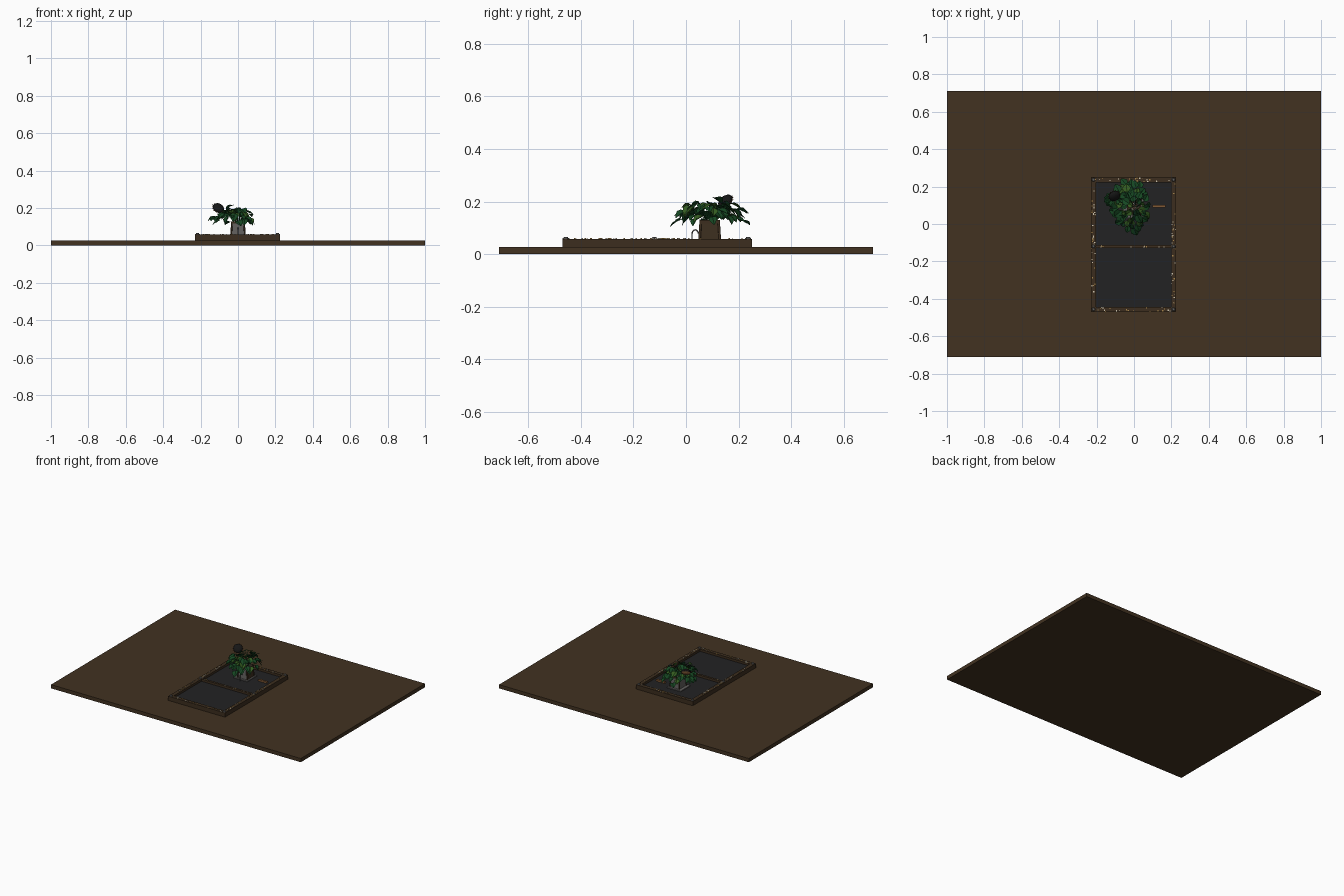
import bpy, bmesh, math, random
from mathutils import Matrix, Vector

random.seed(7)
if "Cube" in bpy.data.objects:
    bpy.data.objects.remove(bpy.data.objects["Cube"])


def material(name, *rgb):
    m = bpy.data.materials.new(name)
    m.use_nodes = True
    m.diffuse_color = (*rgb, 1)
    m.node_tree.nodes["Principled BSDF"].inputs["Base Color"].default_value = (*rgb, 1)
    return m


EARTH = material("earth brown", 0.054, 0.032, 0.015)
TIMBER = material("timber brown", 0.045, 0.027, 0.013)
SLATE = material("slate black", 0.016, 0.016, 0.017)
STONE = material("stone grey", 0.12, 0.115, 0.11)
CREAM = material("cream", 0.65, 0.58, 0.45)
GOLD = material("gold", 0.4, 0.24, 0.07)
LEAF = material("leaf green", 0.008, 0.062, 0.016)
LIME = material("light leaf green", 0.035, 0.11, 0.015)
ORANGE = material("orange wood", 0.22, 0.1, 0.035)
BLACK = material("seed black", 0.008, 0.008, 0.008)


def finish(name, bm, *mats):
    mesh = bpy.data.meshes.new(name)
    bm.to_mesh(mesh)
    bm.free()
    for m in mats:
        mesh.materials.append(m)
    ob = bpy.data.objects.new(name, mesh)
    bpy.context.collection.objects.link(ob)
    return ob


def add_box(bm, lo, hi):
    lo, hi = Vector(lo), Vector(hi)
    mat = Matrix.Translation((lo + hi) / 2) @ Matrix.Diagonal((*(hi - lo), 1))
    return bmesh.ops.create_cube(bm, size=1, matrix=mat)["verts"]


def box(name, lo, hi, mat):
    bm = bmesh.new()
    add_box(bm, lo, hi)
    return finish(name, bm, mat)


def tube(name, points, radius, mat):
    cu = bpy.data.curves.new(name, "CURVE")
    cu.dimensions = "3D"
    cu.bevel_depth = radius
    cu.bevel_resolution = 1
    cu.use_fill_caps = True
    sp = cu.splines.new("POLY")
    sp.points.add(len(points) - 1)
    for p, co in zip(sp.points, points):
        p.co = (*co, 1)
    cu.materials.append(mat)
    ob = bpy.data.objects.new(name, cu)
    bpy.context.collection.objects.link(ob)


# Ground slab
G = 0.027
box("ground_slab", (-1, -0.71, 0), (1, 0.71, G), EARTH)

# Raised bed: rails, cross bar and dark floor
X0, X1, Y0, Y1, W, TOP = -0.23, 0.225, -0.47, 0.25, 0.027, 0.058
bars = {
    "left_rail": (X1 - W, Y0, X1, Y1),
    "right_rail": (X0, Y0, X0 + W, Y1),
    "front_rail": (X0 + W, Y0, X1 - W, Y0 + W),
    "back_rail": (X0 + W, Y1 - W, X1 - W, Y1),
    "cross_bar": (X0 + W, -0.128, X1 - W, -0.112),
}
for name, (a, b, c, d) in bars.items():
    box(name, (a, b, G), (c, d, TOP), TIMBER)
FLOOR = 0.042
box("bed_floor", (X0 + W, Y0 + W, G), (X1 - W, Y1 - W, FLOOR), SLATE)

# Corner and middle studs
bm = bmesh.new()
for x in (X0 + W / 2, X1 - W / 2):
    for y in (Y0 + W / 2, -0.12, Y1 - W / 2):
        bmesh.ops.create_cone(bm, cap_ends=True, segments=8, radius1=0.01, radius2=0.007,
                              depth=0.008, matrix=Matrix.Translation((x, y, TOP + 0.004)))
finish("rail_studs", bm, STONE)

# Chips scattered along the rails
bm = bmesh.new()
for name, (a, b, c, d) in bars.items():
    for i in range(int((c - a + d - b) * (28 if name == "cross_bar" else 52))):
        s = random.uniform(0.002, 0.0036)
        x, y = random.uniform(a + s, c - s), random.uniform(b + s, d - s)
        vs = add_box(bm, (x - s, y - s, TOP), (x + s, y + s, TOP + s))
        k = random.randrange(2)
        for f in {f for v in vs for f in v.link_faces}:
            f.material_index = k
finish("rail_chips", bm, CREAM, GOLD)

# Planter on a stone plate
PX, PY, RIM = 0.0, 0.09, 0.125
box("planter_plate", (PX - 0.06, PY - 0.055, FLOOR), (PX + 0.05, PY + 0.055, 0.048), STONE)
bm = bmesh.new()
for v in add_box(bm, (PX - 0.038, PY - 0.04, 0.048), (PX + 0.038, PY + 0.04, RIM)):
    if v.co.z > 0.1:
        v.co.x = PX + (v.co.x - PX) * 0.85
        v.co.y = PY + (v.co.y - PY) * 0.85
for f in bm.faces:
    f.material_index = int(f.normal.x > 0.5 or f.normal.z > 0.5)
bm.normal_update()
for f in bm.faces:
    f.material_index = int(f.normal.x > 0.5 or f.normal.z > 0.5)
finish("planter", bm, STONE, TIMBER)
for sx in (-1, 1):
    for sy in (-1, 1):
        tube("planter_corner_post", [(PX + sx * 0.037, PY + sy * 0.039, 0.048),
                                     (PX + sx * 0.032, PY + sy * 0.034, RIM)], 0.005, TIMBER)
for sy in (-1, 1):
    box("planter_rim", (PX - 0.037, PY + sy * 0.035 - 0.004, RIM - 0.008),
        (PX + 0.037, PY + sy * 0.035 + 0.004, RIM + 0.004), TIMBER)
    box("planter_rim", (PX + sy * 0.034 - 0.004, PY - 0.039, RIM - 0.008),
        (PX + sy * 0.034 + 0.004, PY + 0.039, RIM + 0.004), TIMBER)

# Pebbles around the stems
bm = bmesh.new()
for i in range(26):
    p = (PX + random.uniform(-0.026, 0.026), PY + random.uniform(-0.028, 0.028), RIM + 0.002)
    vs = bmesh.ops.create_icosphere(bm, subdivisions=1, radius=random.uniform(0.003, 0.006),
                                    matrix=Matrix.Translation(p))["verts"]
    for f in {f for v in vs for f in v.link_faces}:
        f.material_index = i % 3 == 0
finish("pebbles", bm, STONE, CREAM)

# Hooked handle in front of the planter and wooden peg beside it
hook = [(PX, 0.035 + 0.012 * math.cos(t), 0.078 + 0.014 * math.sin(t))
        for t in [math.pi * i / 8 for i in range(9)]]
tube("hook", hook + [(PX, 0.023, FLOOR)], 0.003, STONE)
box("wooden_peg", (0.1, 0.088, FLOOR), (0.168, 0.102, 0.054), ORANGE)

# Foliage: pointed oval leaves folded along the midrib, on arching stems
PROFILE = [(0, 0.04), (0.2, 0.36), (0.5, 0.42), (0.8, 0.22), (1, 0.01)]


def add_leaf(bm, base, heading, pitch, length, index):
    mat = (Matrix.Translation(base) @ Matrix.Rotation(heading, 4, "Z")
           @ Matrix.Rotation(pitch, 4, "Y")
           @ Matrix.Rotation(random.uniform(-0.4, 0.4), 4, "X"))
    rows = []
    for t, w in PROFILE:
        droop = -0.25 * t * t
        rows.append([bm.verts.new(mat @ (Vector((t, s * w, droop + abs(s) * w * 0.35)) * length))
                     for s in (-1, 0, 1)])
    for r, q in zip(rows, rows[1:]):
        for i in (0, 1):
            bm.faces.new((r[i], q[i], q[i + 1], r[i + 1])).material_index = index


bm = bmesh.new()
N = 62
for i in range(N):
    a = i * 2.39996
    r = math.sqrt((i + 0.5) / N)
    end = Vector((PX - 0.015 + 0.085 * r * math.cos(a), PY + 0.005 + 0.12 * r * math.sin(a),
                  0.205 - 0.055 * r * r + random.uniform(-0.025, 0.015)))
    heading = math.atan2(end.y - PY, end.x - PX) + random.uniform(-0.5, 0.5)
    add_leaf(bm, end, heading, random.uniform(0.05, 0.75), random.uniform(0.036, 0.054),
             int(random.random() < 0.2))
    if i % 3 == 0:
        root = Vector((PX + 0.015 * math.cos(a), PY + 0.015 * math.sin(a), RIM))
        mid = root.lerp(end, 0.5) + Vector((0, 0, 0.03))
        tube("stem", [root, mid, end], 0.0015, LEAF)
foliage = finish("foliage", bm, LEAF, LIME)

# Large seed head: dark dome facing forward, orange back and petal ring
C = Vector((-0.105, 0.15, 0.2))
aim = Vector((0.35, -0.6, 0.7)).to_track_quat("Z", "Y").to_matrix().to_4x4()
place = Matrix.Translation(C) @ aim
bm = bmesh.new()
bmesh.ops.create_uvsphere(bm, u_segments=16, v_segments=10, radius=0.032,
                          matrix=Matrix.Diagonal((1, 1, 0.6, 1)))
for f in bm.faces:
    f.material_index = int(f.calc_center_median().z < -0.004)
for i in range(14):
    a = i * math.tau / 14
    pts = [(0.028, a - 0.2), (0.04, a), (0.028, a + 0.2)]
    vs = [bm.verts.new((r * math.cos(t), r * math.sin(t), -0.004)) for r, t in pts]
    bm.faces.new(vs).material_index = 1
bm.transform(place)
finish("seed_head", bm, BLACK, ORANGE)
tube("seed_head_stem", [(PX - 0.01, PY, RIM), (-0.06, 0.13, 0.175), C], 0.003, LEAF)

# Small dark leaves under the seed head
bm = bmesh.new()
for i in range(6):
    add_leaf(bm, C + Vector((-0.015, -0.02, -0.045)), math.pi + (i - 2.5) * 0.6, 0.3, 0.048, 0)
finish("seed_head_leaves", bm, LEAF)
